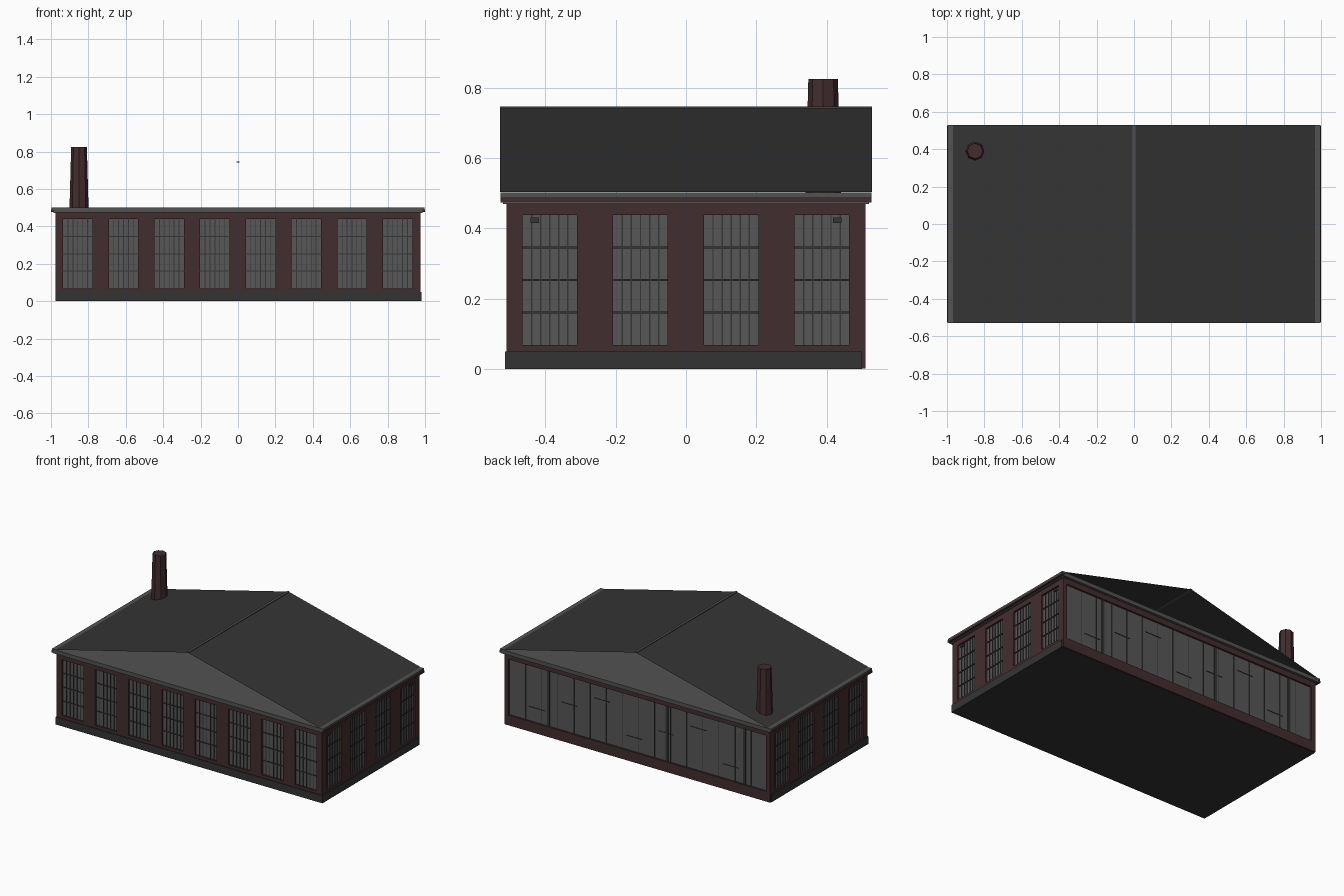
import bpy
import bmesh
import math

cube = bpy.data.objects.get("Cube")
if cube:
    bpy.data.objects.remove(cube, do_unlink=True)


def material(name, r, g, b):
    m = bpy.data.materials.new(name)
    m.use_nodes = True
    m.diffuse_color = (r, g, b, 1)
    m.node_tree.nodes["Principled BSDF"].inputs["Base Color"].default_value = (r, g, b, 1)
    return m


BRICK = material("dark red brick", 0.055, 0.026, 0.028)
GLASS = material("grey glass", 0.095, 0.095, 0.095)
TRIM = material("grey trim", 0.085, 0.085, 0.085)
SLATE = material("dark slate", 0.034, 0.034, 0.034)
BARS = material("window bar grey", 0.036, 0.036, 0.036)


def finish(name, bm, mat):
    mesh = bpy.data.meshes.new(name)
    bm.to_mesh(mesh)
    bm.free()
    mesh.materials.append(mat)
    obj = bpy.data.objects.new(name, mesh)
    bpy.context.collection.objects.link(obj)
    return obj


def add_box(bm, lo, hi):
    lo, hi = [min(p) for p in zip(lo, hi)], [max(p) for p in zip(lo, hi)]
    verts = bmesh.ops.create_cube(bm, size=1)["verts"]
    for v in verts:
        for i in range(3):
            v.co[i] = lo[i] if v.co[i] < 0 else hi[i]


def boxes(name, mat, pairs):
    bm = bmesh.new()
    for lo, hi in pairs:
        add_box(bm, lo, hi)
    return finish(name, bm, mat)


# Each wall maps (along, outward, up) to model space
FRAMES = {
    "front": lambda u, d, z: (u, -d, z),
    "back": lambda u, d, z: (-u, d, z),
    "left": lambda u, d, z: (d, u, z),
    "right": lambda u, d, z: (-d, -u, z),
}
SILL, HEAD, TOP = 0.068, 0.438, 0.474


def panel(frame, u0, u1, d0, d1, z0, z1):
    return frame(u0, d0, z0), frame(u1, d1, z1)


def wall(side, half, out, openings):
    """Sill, header and piers around the openings."""
    f = FRAMES[side]
    inner = out - 0.015
    parts = [panel(f, -half, half, inner, out, 0.001, SILL),
             panel(f, -half, half, inner, out, HEAD, TOP)]
    edges = [-half] + [u for o in openings for u in o] + [half]
    for a, b in zip(edges[::2], edges[1::2]):
        parts.append(panel(f, a, b, inner, out, SILL, HEAD))
    boxes(side + "_wall", BRICK, parts)


def window_bars(side, out, openings, columns=6, rows=4):
    """Glazing grid just in front of the glass."""
    f = FRAMES[side]
    d0, d1 = out - 0.014, out - 0.008
    parts = []
    for a, b in openings:
        for i in range(1, columns):
            u = a + (b - a) * i / columns
            parts.append(panel(f, u - 0.002, u + 0.002, d0, d1, SILL, HEAD))
        for i in range(1, rows):
            z = SILL + (HEAD - SILL) * i / rows
            parts.append(panel(f, a, b, d0, d1 + 0.001, z - 0.003, z + 0.003))
    boxes(side + "_window_bars", BARS, parts)


# Glass core behind all the openings
boxes("window_glass", GLASS, [((-0.963, -0.498, 0.01), (0.963, 0.498, 0.473))])

# Windowed walls
long_windows = [(-0.935 + i * 0.2443, -0.778 + i * 0.2443) for i in range(8)]
short_windows = [(-0.465 + i * 0.258, -0.31 + i * 0.258) for i in range(4)]
wall("front", 0.975, 0.51, long_windows)
window_bars("front", 0.51, long_windows)
for side in ("left", "right"):
    wall(side, 0.495, 0.975, short_windows)
    window_bars(side, 0.975, short_windows)

# Back wall with one long glazed opening and sparse bars
wall("back", 0.975, 0.51, [(-0.945, 0.945)])
back = FRAMES["back"]
bars = [panel(back, u - 0.009, u + 0.009, 0.496, 0.502, SILL, HEAD)
        for u in (-0.66, 0.21, 0.78)]
for i in range(1, 16):
    u = -0.945 + 1.89 * i / 16
    bars.append(panel(back, u - 0.0015, u + 0.0015, 0.496, 0.501, SILL, HEAD))
for i in range(7):
    u = -0.8 + i * 0.236
    z = SILL + (HEAD - SILL) * (1 + i % 3) / 4
    bars.append(panel(back, u, u + 0.118, 0.496, 0.501, z - 0.002, z + 0.002))
boxes("back_window_bars", BARS, bars)

# Small vents on the left end
boxes("wall_vents", BARS, [((0.96, s * 0.418, 0.416), (0.974, s * 0.442, 0.431))
                           for s in (-1, 1)])

# Plinth and floor
boxes("plinth", SLATE, [((-0.977, -0.515, 0), (0.98, 0.5, 0.05))])

# Cornice slab, side gutters and their lips
boxes("cornice", TRIM, [((-0.985, -0.527, 0.474), (0.985, 0.527, 0.5))])
boxes("gutters", BRICK, [((s * 0.98, -0.525, 0.476), (s, 0.525, 0.49))
                         for s in (-1, 1)])
boxes("gutter_lips", TRIM,
      [((s * 0.96, -0.528, 0.49), (s * 0.996, 0.528, 0.502)) for s in (-1, 1)]
      + [((s * 0.975, -0.52, 0.47), (s * 0.986, 0.52, 0.476)) for s in (-1, 1)])

# Open-gabled roof of two thin sheets
bm = bmesh.new()
ridge = [bm.verts.new((0, y, 0.744)) for y in (-0.529, 0.529)]
for s in (-1, 1):
    eave = [bm.verts.new((s * 0.968, y, 0.503)) for y in (-0.529, 0.529)]
    bm.faces.new((ridge[0], eave[0], eave[1], ridge[1]))
for face in bm.faces:
    face.normal_update()
    if face.normal.z < 0:
        face.normal_flip()
finish("roof", bm, SLATE)
boxes("ridge_cap", TRIM, [((-0.008, -0.529, 0.741), (0.008, 0.529, 0.747))])

# Tapered eight-sided chimney
bm = bmesh.new()
bmesh.ops.create_cone(bm, cap_ends=True, segments=8, radius1=0.051, radius2=0.042, depth=0.33)
bmesh.ops.translate(bm, verts=bm.verts, vec=(-0.85, 0.39, 0.66))
finish("chimney", bm, BRICK)
